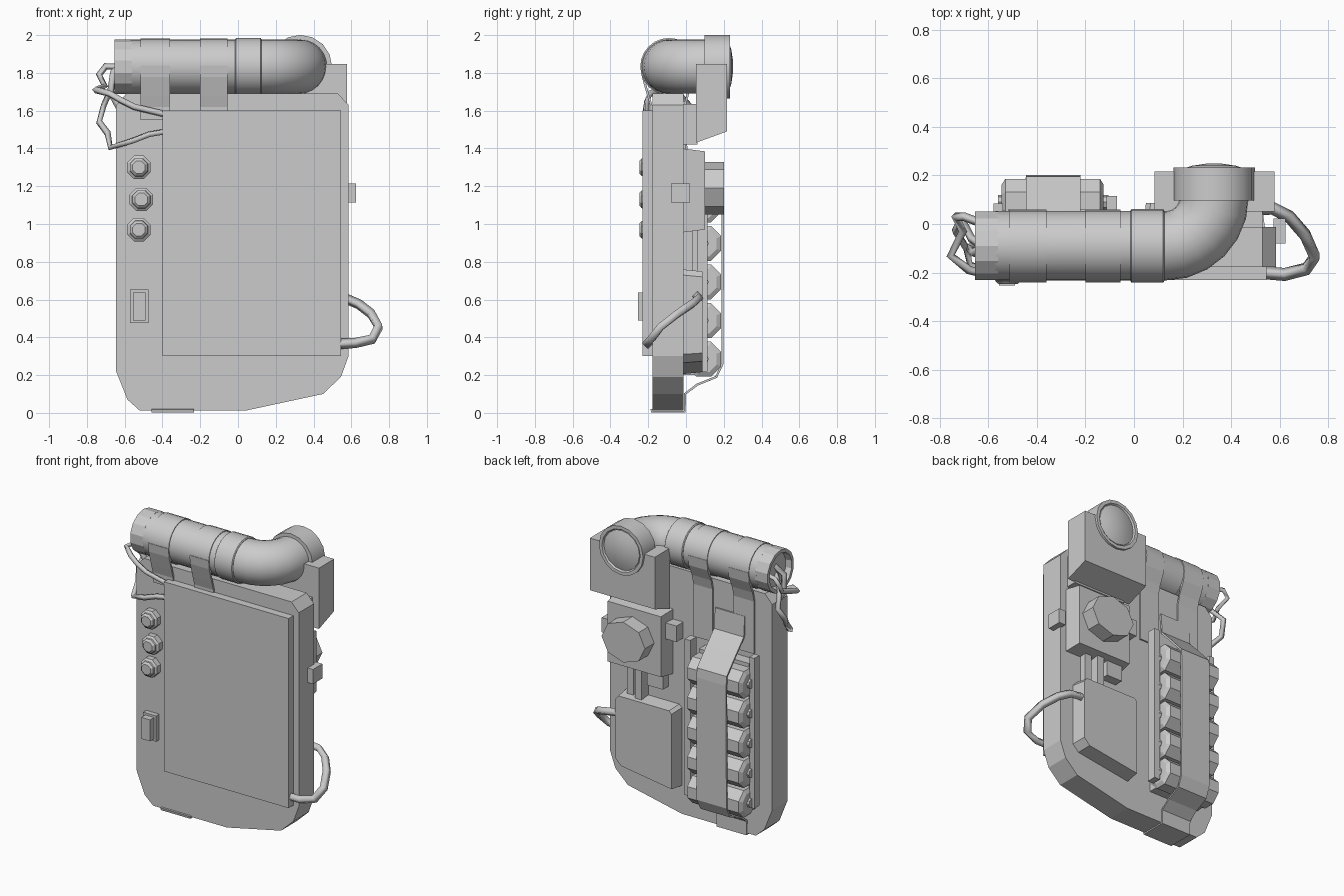
import bpy, bmesh, math
from mathutils import Vector

if "Cube" in bpy.data.objects:
    bpy.data.objects.remove(bpy.data.objects["Cube"])


def finish(name, bm, smooth=False):
    bmesh.ops.recalc_face_normals(bm, faces=bm.faces)
    me = bpy.data.meshes.new(name)
    bm.to_mesh(me)
    bm.free()
    ob = bpy.data.objects.new(name, me)
    bpy.context.collection.objects.link(ob)
    if smooth:
        bpy.ops.object.select_all(action='DESELECT')
        bpy.context.view_layer.objects.active = ob
        ob.select_set(True)
        bpy.ops.object.shade_smooth_by_angle(angle=math.radians(32))
    return ob


def prism(name, pts, axis, a, b, taper=1.0):
    """Extrude a 2D outline: axis 'y' takes (x, z), axis 'x' takes (y, z)."""
    bm = bmesh.new()
    cu = (min(p[0] for p in pts) + max(p[0] for p in pts)) / 2
    cv = (min(p[1] for p in pts) + max(p[1] for p in pts)) / 2
    rings = []
    for d, s in ((a, 1.0), (b, taper)):
        ring = []
        for u, v in pts:
            u, v = cu + (u - cu) * s, cv + (v - cv) * s
            ring.append(bm.verts.new((u, d, v) if axis == 'y' else (d, u, v)))
        rings.append(ring)
        bm.faces.new(ring)
    n = len(pts)
    for i in range(n):
        j = (i + 1) % n
        bm.faces.new((rings[0][i], rings[0][j], rings[1][j], rings[1][i]))
    return finish(name, bm)


def box(name, x0, x1, y0, y1, z0, z1, taper=1.0):
    return prism(name, [(x0, z0), (x1, z0), (x1, z1), (x0, z1)], 'y', y0, y1, taper)


def loft(name, stations, sides, phase=0.0, zscale=1.0, smooth=False):
    """Round sections (centre, horizontal direction, radius) joined in order."""
    bm = bmesh.new()
    rings = []
    for c, d, r in stations:
        side = Vector(d).normalized().cross(Vector((0, 0, 1)))
        ring = []
        for i in range(sides):
            t = phase + 2 * math.pi * i / sides
            p = Vector(c) + side * r * math.cos(t) + Vector((0, 0, r * zscale * math.sin(t)))
            ring.append(bm.verts.new(p))
        rings.append(ring)
    for p, q in zip(rings, rings[1:]):
        for i in range(sides):
            j = (i + 1) % sides
            bm.faces.new((p[i], p[j], q[j], q[i]))
    bm.faces.new(rings[0])
    bm.faces.new(rings[-1])
    return finish(name, bm, smooth)


def along_x(y, z, prof):
    return [((x, y, z), (1, 0, 0), r) for x, r in prof]


def along_y(x, z, prof):
    return [((x, y, z), (0, 1, 0), r) for y, r in prof]


def ribbon(name, rows, thick=0.012):
    """Strap made of rows (x0, x1, y, z), thickened."""
    bm = bmesh.new()
    vs = [(bm.verts.new((x0, y, z)), bm.verts.new((x1, y, z))) for x0, x1, y, z in rows]
    for p, q in zip(vs, vs[1:]):
        bm.faces.new((p[0], p[1], q[1], q[0]))
    ob = finish(name, bm)
    m = ob.modifiers.new("thickness", 'SOLIDIFY')
    m.thickness = thick
    m.offset = 0
    return ob


def cable(name, pts, r):
    cu = bpy.data.curves.new(name + "_path", 'CURVE')
    cu.dimensions = '3D'
    cu.bevel_depth = r
    cu.bevel_resolution = 0
    cu.use_fill_caps = True
    sp = cu.splines.new('POLY')
    sp.points.add(len(pts) - 1)
    for p, co in zip(sp.points, pts):
        p.co = (*co, 1)
    tmp = bpy.data.objects.new(name + "_path", cu)
    bpy.context.collection.objects.link(tmp)
    me = bpy.data.meshes.new_from_object(tmp.evaluated_get(bpy.context.evaluated_depsgraph_get()))
    bpy.data.objects.remove(tmp)
    ob = bpy.data.objects.new(name, me)
    bpy.context.collection.objects.link(ob)


# main board and front panel
prism("board", [(-.645, .22), (-.585, .07), (-.52, .012), (.04, .012), (.45, .10), (.545, .19),
                (.585, .30), (.585, 1.63), (.53, 1.69), (-.59, 1.69), (-.645, 1.63)],
      'y', -.177, -.013)
box("front_panel", -.40, .545, -.23, -.17, .30, 1.60)

# front buttons and switch
for i, (x, z) in enumerate([(-.525, 1.30), (-.512, 1.13), (-.525, .97)]):
    loft(f"button_{i}", along_y(x, z, [(-.17, .067), (-.215, .067), (-.225, .052),
                                       (-.235, .05), (-.247, .036)]), 8, math.pi / 8)
box("switch_plate", -.572, -.475, -.21, -.17, .475, .652)
box("switch_key", -.557, -.49, -.253, -.20, .49, .637)

# horizontal tube with elbow, collar and open left cap
TY, TZ, R = -.09, 1.833, .143
tube = along_x(TY, TZ, [(-.57, R), (.125, R)])
for k in range(1, 7):
    a = math.radians(15 * k)
    tube.append(((.13 + .2 * math.sin(a), .11 - .2 * math.cos(a), TZ),
                 (math.cos(a), math.sin(a), 0), R))
loft("tube", tube, 24, smooth=True)
loft("tube_cap", along_x(TY, TZ, [(-.615, .115), (-.655, .122), (-.655, .145), (-.56, .145)]),
     14, math.pi / 14)
loft("tube_collar", along_x(TY, TZ, [(-.015, .145), (-.01, .152), (.12, .152), (.125, .145)]),
     24, smooth=True)

# lens at the end of the elbow
loft("lens_ring", along_y(.33, TZ, [(.097, .15), (.097, .168), (.233, .168), (.233, .145),
                                    (.222, .138)]), 16, math.pi / 2, smooth=True)
loft("lens_dome", along_y(.33, TZ, [(.21, .14), (.225, .135), (.24, .09), (.249, .03)]),
     16, math.pi / 2, smooth=True)
prism("lens_housing", [(.052, 1.43), (.217, 1.49), (.217, 1.847), (.052, 1.847)], 'x', .085, .578)
box("housing_mount", .13, .53, -.02, .06, 1.42, 1.635)

# tube straps
for i, (x0, x1) in enumerate([(-.515, -.36), (-.20, -.055)]):
    loft(f"strap_loop_{i}", along_x(TY, TZ, [(x0, R), (x0, .148), (x1, .148), (x1, R)]),
         24, smooth=True)
    ribbon(f"strap_front_{i}", [(x0, x1, y, z) for y, z in
           [(-.234, 1.84), (-.228, 1.78), (-.20, 1.68), (-.182, 1.62), (-.18, 1.55)]])
    ribbon(f"strap_back_{i}", [(x0, x1, y, z) for y, z in
           [(.053, 1.84), (.045, 1.77), (.01, 1.69), (-.008, 1.62), (-.008, 1.26)]])

# control module with faceted knob
box("module", .105, .54, -.02, .10, .955, 1.40, .93)
loft("module_knob", along_y(.336, 1.19, [(.09, .165), (.20, .165)]), 8, 0, .84)
box("module_tab", .03, .12, -.015, .06, 1.22, 1.33)
box("side_tab", .575, .625, -.08, .022, 1.115, 1.215)

# lower back box and its connectors
prism("back_box", [(.04, .205), (.44, .265), (.485, .31), (.485, .73), (.46, .76), (.06, .76),
                   (.04, .74)], 'y', -.02, .087, .96)
for i, (x, y) in enumerate([(.40, .035), (.32, .06)]):
    box(f"connector_{i}", x - .025, x + .025, -.015, y, .72, .98)
box("connector_block", .14, .26, -.015, .05, .86, .97)

# row of cells with caps, rails and holding strap
box("cell_tray", -.52, -.14, -.015, .06, .20, 1.22)
for i in range(5):
    z = .285 + .204 * i
    loft(f"cell_{i}", along_x(.093, z, [(-.545, .075), (-.53, .101), (-.14, .101), (-.125, .075)]),
         8, math.pi / 8)
    loft(f"cell_cap_{i}", along_x(.09, z, [(-.56, .03), (-.105, .03)]), 8)
box("rail_right", -.113, -.07, .05, .115, .22, 1.29)
box("rail_left", -.578, -.54, .03, .085, .25, 1.28)
ribbon("cell_strap", [(-.445 - d, -.22 - d, y, z) for d, y, z in
       [(0, -.006, 1.50), (0, .005, 1.36), (0, .09, 1.27), (0, .19, 1.16), (0, .195, 1.10),
        (0, .193, .26), (.005, .16, .19), (.01, .06, .15), (.012, -.006, .10), (.012, -.006, .006),
        (.012, -.18, .006), (.012, -.182, .02)]])

# hose on the right side
cable("side_hose", [(.46, .06, .62), (.57, .065, .605), (.64, .03, .575), (.705, -.045, .525),
                    (.745, -.135, .455), (.71, -.185, .39), (.62, -.208, .37), (.53, -.20, .365)], .027)

# loose cables at the left end
cable("upper_cable", [(-.62, .0, 1.83), (-.70, .03, 1.835), (-.735, .03, 1.79), (-.705, -.03, 1.73),
                      (-.755, -.13, 1.71), (-.68, -.19, 1.69), (-.62, -.205, 1.655),
                      (-.55, -.21, 1.62), (-.38, -.21, 1.58)], .018)
cable("lower_cable", [(-.61, -.10, 1.80), (-.67, -.06, 1.72), (-.71, .02, 1.63), (-.735, -.03, 1.54),
                      (-.69, -.10, 1.48), (-.675, -.17, 1.405), (-.56, -.21, 1.44),
                      (-.47, -.215, 1.475), (-.38, -.21, 1.49)], .018)
cable("end_plug", [(-.60, -.09, 1.86), (-.66, -.12, 1.80), (-.675, -.10, 1.70), (-.63, -.09, 1.62)], .02)
